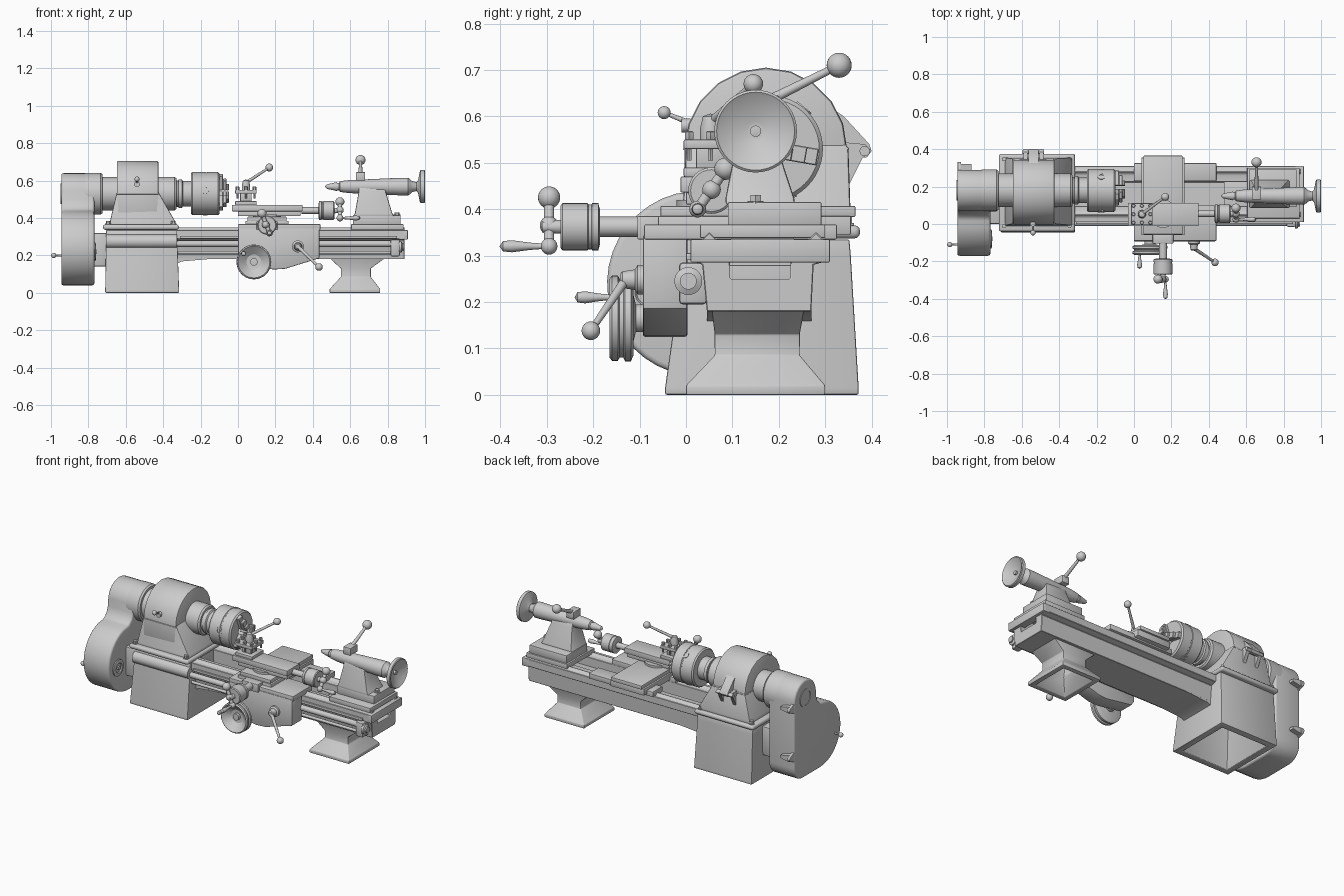
import bpy, bmesh
from math import sin, cos, pi, radians
from mathutils import Vector, Matrix

SY, SZ = 0.18, 0.53      # spindle axis
TY, TZ = 0.15, 0.568     # tailstock axis

def finish(name, bm, bevel=0, segs=2):
    bmesh.ops.recalc_face_normals(bm, faces=bm.faces)
    if bevel:
        es = [e for e in bm.edges if len(e.link_faces) == 2 and e.calc_face_angle(0) > 0.6]
        bmesh.ops.bevel(bm, geom=es, offset=bevel, segments=segs, affect='EDGES', profile=0.5, clamp_overlap=True)
    me = bpy.data.meshes.new(name)
    bm.to_mesh(me)
    bm.free()
    me.shade_smooth()
    me.set_sharp_from_angle(angle=radians(32))
    ob = bpy.data.objects.new(name, me)
    bpy.context.collection.objects.link(ob)
    return ob

def bridge(bm, rings):
    for a, b in zip(rings, rings[1:]):
        n = max(len(a), len(b))
        for i in range(n):
            j = (i + 1) % n
            if len(a) == 1: bm.faces.new((a[0], b[i], b[j]))
            elif len(b) == 1: bm.faces.new((a[i], a[j], b[0]))
            else: bm.faces.new((a[i], a[j], b[j], b[i]))
    for r in (rings[0], rings[-1]):
        if len(r) > 2: bm.faces.new(r)

def loft(name, secs, bevel=0, segs=2):
    """Stack of rectangles (z, x0, x1, y0, y1)."""
    bm = bmesh.new()
    bridge(bm, [[bm.verts.new(p) for p in ((a, c, z), (b, c, z), (b, d, z), (a, d, z))] for z, a, b, c, d in secs])
    return finish(name, bm, bevel, segs)

def box(name, x0, x1, y0, y1, z0, z1, bevel=0.003, segs=2):
    return loft(name, [(z0, x0, x1, y0, y1), (z1, x0, x1, y0, y1)], bevel, segs)

def prism(name, pts, a, b, axis='x', bevel=0, segs=2):
    """Profile (y,z) swept along x, or (x,z) swept along y."""
    bm = bmesh.new()
    at = (lambda p, t: (t, p[0], p[1])) if axis == 'x' else (lambda p, t: (p[0], t, p[1]))
    bridge(bm, [[bm.verts.new(at(p, t)) for p in pts] for t in (a, b)])
    return finish(name, bm, bevel, segs)

def lathe(name, prof, org=(0, 0, 0), axis=(0, 0, 1), n=32):
    """Profile (radius, distance along axis) turned about the axis."""
    bm = bmesh.new()
    q = Vector((0, 0, 1)).rotation_difference(Vector(axis))
    o = Vector(org)
    bridge(bm, [[bm.verts.new(o + q @ Vector((r * cos(2 * pi * i / n), r * sin(2 * pi * i / n), t)))
                 for i in range(n if r > 0 else 1)] for r, t in prof])
    return finish(name, bm)

def rod(name, p, q, r0, r1=None, n=20):
    d = Vector(q) - Vector(p)
    return lathe(name, [(r0, 0), (r1 or r0, d.length)], p, d, n)

def ball(name, c, r):
    return lathe(name, [(r * sin(pi * i / 12) if 0 < i < 12 else 0, -r * cos(pi * i / 12)) for i in range(13)], c, n=24)

def lever(name, p, q, r, R):
    rod(name + "_rod", p, q, r, r * 0.7)
    ball(name + "_knob", q, R)

def grip(name, p, axis, L):
    lathe(name, [(.008, 0), (.008, .1 * L), (.006, .15 * L), (.008, .4 * L), (.013, .75 * L), (.011, .93 * L), (0, L)], p, axis, 20)

def crank(name, c, top, low, axis, L):
    """Ball crank with a grip on the lower ball."""
    ball(name + "_hub", c, .02)
    ball(name + "_top_ball", top, .024)
    ball(name + "_low_ball", low, .018)
    rod(name + "_arm", top, low, .011)
    grip(name + "_grip", low, axis, L)

def dial(name, c, axis, r, L):
    lathe(name, [(r * .7, 0), (r, .004), (r, L * .2), (r * .95, L * .22), (r * .95, L * .3), (r, L * .32), (r, L - .004), (r * .9, L), (.015, L), (.012, L + .04)], c, axis)

def arc(cy, cz, r, a, b, n):
    return [(cy + r * cos(radians(a + (b - a) * i / n)), cz + r * sin(radians(a + (b - a) * i / n))) for i in range(n + 1)]

# --- bed and feet
bed = [(.045, .18), (.27, .18), (.275, .28), (.31, .29), (.31, .335), (.295, .335), (.28, .35), (.265, .335), (.225, .335),
       (.225, .25), (.095, .25), (.095, .335), (.065, .335), (.05, .35), (.035, .335), (.01, .335), (.01, .29), (.035, .28)]
prism("bed", bed, -.34, .89, bevel=.002, segs=1)
box("bed_end_plate", .86, .908, .01, .31, .285, .335)
prism("bed_left_gusset", [(-.34, .15), (-.3, .168), (-.22, .175), (-.1, .185), (-.34, .185)], .045, .27, 'y')
loft("headstock_pedestal", [(.32, -.65, -.37, .03, .32), (0, -.67, -.355, -.005, .33), (0, -.71, -.315, -.045, .372),
                            (.015, -.71, -.315, -.045, .372), (.3, -.705, -.325, -.005, .355), (.335, -.705, -.325, -.002, .352)], .004)
loft("tail_foot", [(.15, .56, .69, .08, .23), (.09, .57, .69, .08, .23), (0, .52, .73, .03, .27), (0, .49, .76, 0, .3), (.02, .49, .76, 0, .3),
                   (.085, .55, .71, .062, .245), (.13, .55, .71, .062, .245), (.185, .49, .785, .055, .255), (.28, .48, .795, .035, .275)], .003)
rod("pedestal_front_shaft_cover", (-.705, .005, .275), (-.325, .005, .275), .037)
box("change_gear_box", -.775, -.7, 0, .26, .14, .32, .01)

# --- lead screw, feed rod and bracket
rod("lead_screw", (-.33, .005, .262), (.86, .005, .262), .017)
rod("feed_rod", (-.33, .012, .215), (.86, .012, .215), .009)
box("screw_bracket", .815, .865, -.015, .045, .195, .285, .008)
lathe("screw_end_collar", [(.03, 0), (.03, .014), (.018, .02), (.018, .028)], (.86, .005, .245), (1, 0, 0))
box("feed_rack", -.31, .85, .0, .03, .29, .305, .002)

# --- headstock
box("headstock_flange", -.722, -.316, -.04, .375, .337, .365, .012, 3)
for x in (-.695, -.345):
    for y in (-.012, .347):
        lathe("flange_bolt", [(.017, 0), (.017, .006), (.012, .006), (.012, .02)], (x, y, .364), n=6)
loft("headstock_base", [(.36, -.69, -.33, -.012, .355), (.38, -.685, -.335, -.008, .355), (.53, -.65, -.42, .0, .35), (.54, -.645, -.425, .01, .345)], .006)
prism("headstock_drum", arc(SY - .008, SZ, .175, 0, 180, 10) + [(-.003, .5), (-.006, .41), (.35, .41), (.348, .5)], -.648, -.425, bevel=.008)
box("headstock_lid_seam", -.651, -.422, -.006, .351, .527, .533, .002)
prism("lid_hinge_lug", [(.31, .62), (.34, .6), (.395, .54), (.4, .525), (.39, .512), (.375, .51), (.33, .54)], -.565, -.51)
for x in (-.59, -.505):
    prism("hinge_bracket", [(.33, .545), (.385, .54), (.4, .525), (.38, .51), (.34, .43), (.33, .43)], x, x + .02)
rod("hinge_pin", (-.595, .385, .525), (-.48, .385, .525), .011)
lever("headstock_lever", (-.54, .01, .585), (-.54, -.047, .608), .006, .014)
lathe("lever_hub", [(.015, 0), (.015, .02)], (-.54, .01, .58), (0, -1, 0))
lathe("spindle_neck", [(.095, -.94), (.112, -.8), (.112, -.735), (.104, -.725), (.09, -.725), (.09, -.34), (.083, -.33), (.07, -.33), (.07, -.32), (.076, -.318),
                       (.076, -.3), (.068, -.295), (.068, -.24)], (0, SY, SZ), (1, 0, 0), 40)

# --- chuck with three stepped jaws and key sockets
lathe("chuck_body", [(.06, -.252), (.108, -.252), (.115, -.244), (.115, -.175), (.113, -.173), (.113, -.167), (.115, -.165), (.115, -.108),
                     (.107, -.1), (.032, -.1), (.032, -.2)], (0, SY, SZ), (1, 0, 0), 48)
for k in range(3):
    M = Matrix.Translation((0, SY, SZ)) @ Matrix.Rotation(radians(120 * k + 20), 4, 'X')
    for j, (x0, x1, z0, z1) in enumerate([(-.13, -.08, .025, .105), (-.08, -.062, .025, .08), (-.062, -.048, .025, .05)]):
        box("chuck_jaw_step", x0, x1, -.018, .018, z0, z1, .002, 1).matrix_world = M
    s = lathe("chuck_key_socket", [(.02, .1), (.02, .117), (.013, .117), (.013, .1)], (-.175, 0, 0), n=20)
    s.matrix_world = Matrix.Translation((0, SY, SZ)) @ Matrix.Rotation(radians(120 * k + 80), 4, 'X')

# --- gear cover at the left end
cover = (arc(SY, SZ, .11, 0, 170, 14) + [(.068, .5), (.055, .465), (.03, .44)] + arc(.03, .24, .2, 105, 270, 18)
         + [(.12, .04)] + arc(.2, .13, .09, 270, 360, 6))
prism("gear_cover", cover, -.945, -.768, bevel=.012, segs=3)
lathe("cover_spindle_hole_rim", [(.055, -.01), (.055, .004), (.045, .004), (.045, -.001), (0, -.001)], (-.945, SY, SZ), (-1, 0, 0))
lathe("cover_boss", [(.05, 0), (.05, .008), (.035, .012), (.03, .012), (.026, .006), (.012, .006), (.012, .014)], (-.77, -.08, .22), (1, 0, 0))
lever("cover_latch", (-.94, -.11, .2), (-.985, -.11, .2), .006, .014)
for z in (.2, .5):
    prism("cover_hinge", [(.27, z - .035), (.325, z - .015), (.333, z), (.325, z + .015), (.27, z + .035)], -.943, -.925, bevel=.003)
    prism("cover_hinge_arm", [(-.93, z - .02), (-.87, z - .008), (-.87, z + .008), (-.93, z + .02)], .28, .32, 'y')

# --- saddle and apron
box("saddle_front_wing", 0, .44, -.09, .1, .335, .367)
box("saddle_rear_wing", 0, .44, .23, .325, .335, .367)
box("saddle_bridge", .04, .27, -.06, .355, .345, .385)
box("cross_slide", .05, .26, -.055, .365, .383, .407)
prism("apron", [(0, .345), (.435, .345), (.435, .185), (.25, .128), (.19, .125), (.02, .15), (0, .18)], -.093, .003, 'y', .005)
lathe("apron_handwheel", [(.03, -.01), (.03, .015), (.05, .02), (.08, .02), (.093, .026), (.093, .038), (.085, .042), (.085, .05), (.092, .054),
                          (.092, .066), (.085, .072), (.078, .066), (.04, .036), (.02, .034), (.02, .05), (0, .052)], (.085, -.093, .165), (0, -1, 0), 40)
grip("apron_wheel_grip", (.03, -.15, .21), (0, -1, 0), .09)
lathe("feed_lever_hub", [(.032, 0), (.032, .012), (.022, .018), (.018, .045), (.012, .05)], (.32, -.092, .248), (0, -1, 0))
lever("feed_lever", (.32, -.13, .248), (.433, -.205, .138), .01, .02)

# --- cross feed screw and crank
box("cross_screw_bracket", .1, .21, -.105, -.05, .335, .385)
rod("cross_screw", (.155, -.2, .362), (.155, -.06, .362), .022)
dial("cross_dial", (.155, -.185, .362), (0, -1, 0), .051, .085)
crank("cross_crank", (.148, -.295, .365), (.128, -.295, .425), (.168, -.295, .32), (0, -1, 0), .107)

# --- compound rest
lathe("compound_swivel", [(.075, .4), (.075, .42)], (.155, .055, 0))
box("compound_base", .0, .335, .0, .1, .41, .436)
box("compound_slide", -.032, .345, -.012, .112, .436, .47)
rod("compound_screw", (.34, .055, .44), (.44, .055, .44), .018)
dial("compound_dial", (.43, .055, .44), (1, 0, 0), .05, .085)
crank("compound_crank", (.545, .055, .442), (.545, .085, .487), (.545, .025, .4), (1, 0, 0), .11)

# --- tool post with clamp bolts and lever
box("tool_post_base", -.015, .1, -.005, .11, .47, .49)
box("tool_post_core", .012, .073, .022, .083, .485, .545)
box("tool_post_top", -.015, .1, -.005, .11, .53, .55)
for i in range(3):
    for j in range(3):
        if (i, j) != (1, 1):
            p = (-.003 + i * .0455, .007 + j * .0455, 0)
            lathe("tool_bolt", [(.006, .505), (.006, .545), (.011, .552), (.011, .566), (.008, .568)], p, n=6)
lathe("tool_post_hub", [(.022, .545), (.022, .575), (.016, .6), (0, .606)], (.0425, .0525, 0))
lever("tool_post_lever", (.045, .055, .59), (.167, .145, .67), .009, .021)

# --- tailstock
box("tailstock_sole", .605, .885, .03, .3, .338, .367)
box("tailstock_base", .615, .87, .09, .292, .365, .415)
loft("tailstock_body", [(.41, .615, .835, .085, .235), (.425, .625, .825, .085, .233), (.54, .645, .79, .108, .195), (.57, .645, .79, .115, .185)], .006)
lathe("tailstock_barrel", [(0, .463), (.012, .475), (.024, .53), (.02, .53), (.02, .54), (.028, .545), (.032, .57), (.035, .6), (.047, .87), (.047, .91),
                           (.04, .92), (.03, .93), (.02, .965)], (0, TY, TZ), (1, 0, 0), 36)
lathe("tailstock_handwheel", [(.025, .955), (.035, .963), (.08, .972), (.089, .976), (.089, .996), (.084, 1), (.078, .996), (.02, .968),
                              (.012, .968), (.012, .98), (0, .982)], (0, TY, TZ), (1, 0, 0), 40)
box("quill_clamp_block", .63, .68, .13, .2, .6, .645)
lever("quill_clamp_lever", (.655, .18, .635), (.655, .33, .71), .011, .027)
lathe("tailstock_clamp_bolt", [(.02, .41), (.02, .418), (.013, .418), (.013, .43)], (.85, .15, 0), n=6)
